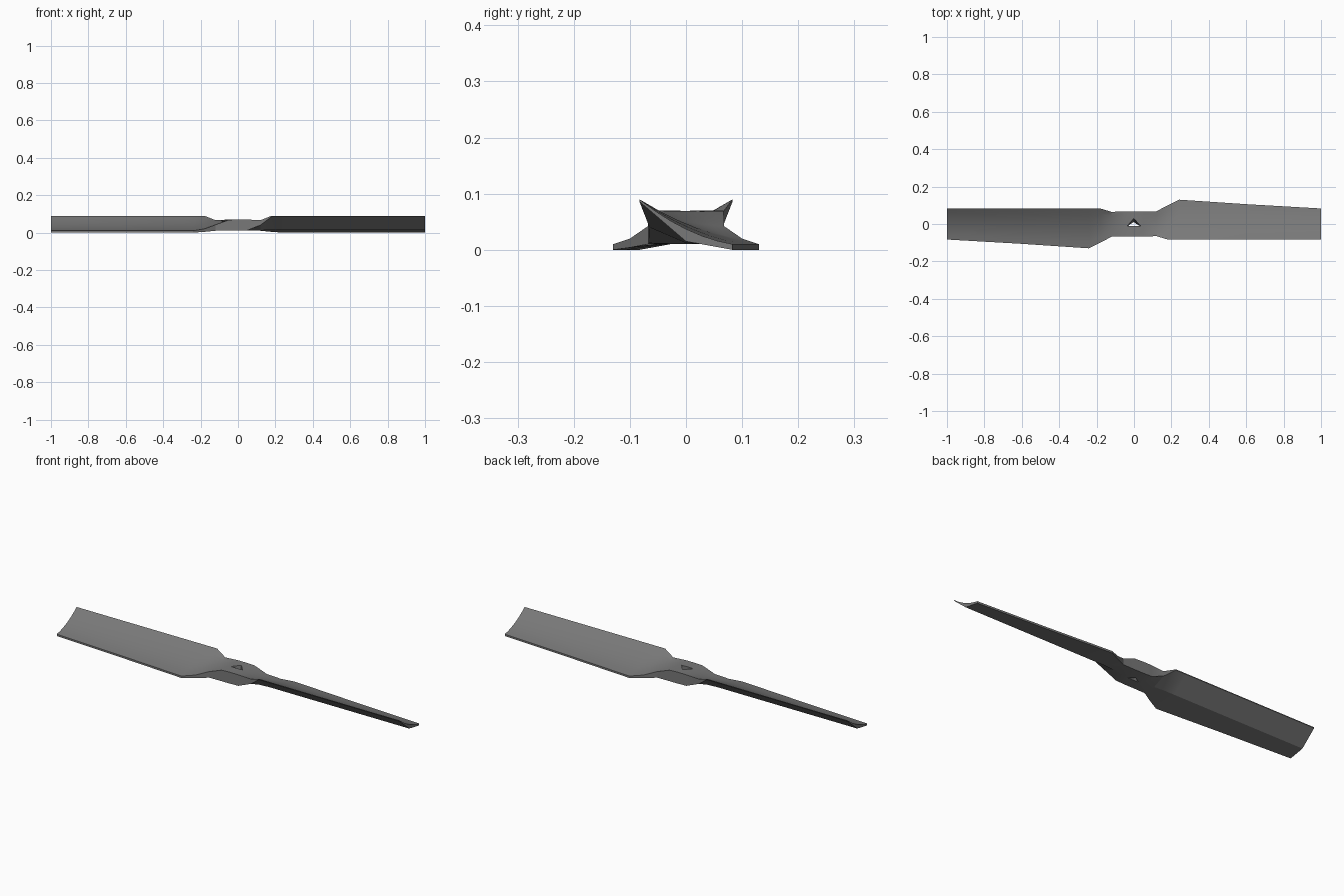
import bpy, bmesh, math
from mathutils import Matrix

cube = bpy.data.objects.get("Cube")
if cube:
    bpy.data.objects.remove(cube, do_unlink=True)

# Single dark grey material
grey = bpy.data.materials.new("dark_grey")
grey.use_nodes = True
colour = (0.19, 0.19, 0.19, 1)
grey.diffuse_color = colour
grey.node_tree.nodes["Principled BSDF"].inputs["Base Color"].default_value = colour

TOP_STEPS = 6


def section(bm, x, high, low, ridge, sag):
    """Airfoil ring: high and low edges are (y, z_top, z_bottom), ridge is (y, z)."""
    pts = []
    for i in range(TOP_STEPS + 1):
        t = i / TOP_STEPS
        y = high[0] + (low[0] - high[0]) * t
        z = high[1] + (low[1] - high[1]) * t - sag * 4 * t * (1 - t)
        pts.append((y, z))
    pts += [(low[0], low[2]), ridge, (high[0], high[2])]
    return [bm.verts.new((x, y, z)) for y, z in pts]


# Hub, twisted neck and blade, lofted outwards from the centre
stations = [
    (0.00, (-0.067, 0.07, 0.01), (0.067, 0.07, 0.01), (0, 0.01), 0),
    (0.05, (-0.067, 0.07, 0.012), (0.067, 0.068, 0.01), (0, 0.01), 0),
    (0.12, (-0.065, 0.066, 0.04), (0.068, 0.042, 0.01), (0, 0.012), 0.004),
    (0.18, (-0.083, 0.09, 0.086), (0.10, 0.02, 0.004), (0, 0.015), 0.012),
    (0.24, (-0.083, 0.09, 0.086), (0.13, 0.01, 0.0), (0, 0.015), 0.013),
    (0.60, (-0.083, 0.09, 0.086), (0.106, 0.01, 0.0), (0, 0.015), 0.013),
    (1.00, (-0.083, 0.09, 0.086), (0.083, 0.01, 0.0), (0, 0.015), 0.013),
]
bm = bmesh.new()
rings = [section(bm, *s) for s in stations]
for a, b in zip(rings, rings[1:]):
    for i in range(len(a)):
        j = (i + 1) % len(a)
        bm.faces.new((a[i], a[j], b[j], b[i]))
bm.faces.new(rings[-1])

# Second blade: half a turn about the hub axis
copy = bmesh.ops.duplicate(bm, geom=bm.verts[:] + bm.edges[:] + bm.faces[:])
turned = [g for g in copy["geom"] if isinstance(g, bmesh.types.BMVert)]
bmesh.ops.rotate(bm, verts=turned, matrix=Matrix.Rotation(math.pi, 3, "Z"))
bmesh.ops.remove_doubles(bm, verts=bm.verts[:], dist=0.0005)
bmesh.ops.recalc_face_normals(bm, faces=bm.faces[:])
mesh = bpy.data.meshes.new("propeller")
bm.to_mesh(mesh)
bm.free()
mesh.materials.append(grey)
propeller = bpy.data.objects.new("propeller", mesh)
bpy.context.collection.objects.link(propeller)

# Small tapered triangular shaft hole through the hub
bm = bmesh.new()
upper = [bm.verts.new(p) for p in ((-0.036, -0.01, 0.08), (0.036, -0.01, 0.08), (0, 0.032, 0.08))]
lower = [bm.verts.new(p) for p in ((-0.03, -0.01, 0), (0.03, -0.01, 0), (0, 0.008, 0))]
bm.faces.new(upper)
bm.faces.new(lower)
for i in range(3):
    j = (i + 1) % 3
    bm.faces.new((upper[i], upper[j], lower[j], lower[i]))
bmesh.ops.recalc_face_normals(bm, faces=bm.faces[:])
hole_mesh = bpy.data.meshes.new("hole_cutter")
bm.to_mesh(hole_mesh)
bm.free()
hole_mesh.materials.append(grey)
cutter = bpy.data.objects.new("hole_cutter", hole_mesh)
bpy.context.collection.objects.link(cutter)

cut = propeller.modifiers.new("shaft_hole", "BOOLEAN")
cut.operation = "DIFFERENCE"
cut.solver = "EXACT"
cut.object = cutter

# Smooth the concave blade faces, keep the edges crisp
bpy.ops.object.select_all(action="DESELECT")
bpy.context.view_layer.objects.active = propeller
propeller.select_set(True)
bpy.ops.object.modifier_apply(modifier=cut.name)
bpy.data.objects.remove(cutter, do_unlink=True)
bpy.ops.object.shade_smooth_by_angle(angle=math.radians(20))
